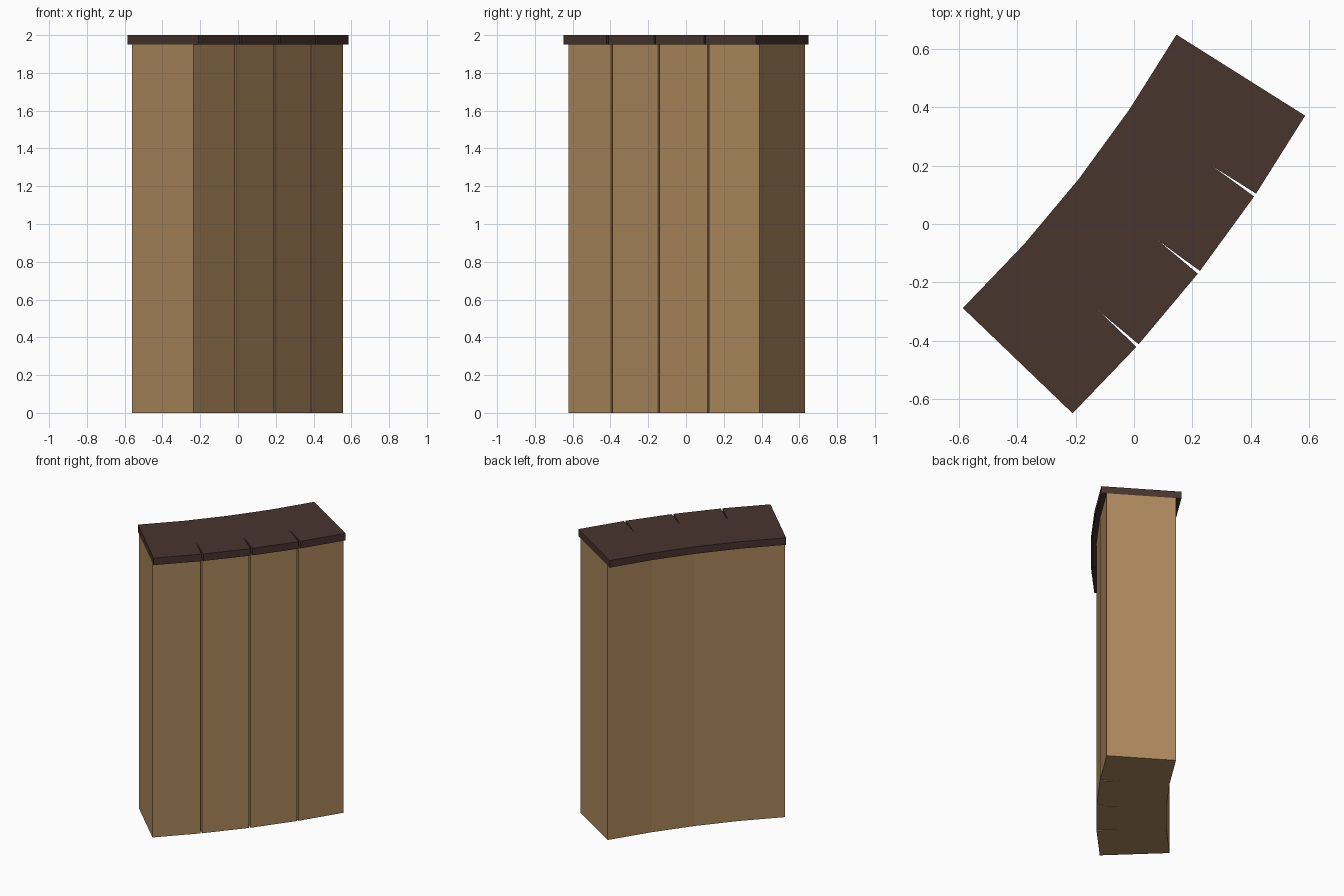
import bpy
import math
from mathutils import Vector, Matrix

if "Cube" in bpy.data.objects:
    bpy.data.objects.remove(bpy.data.objects["Cube"])

SEGMENTS = 4
STEP = math.radians(3.87)      # turn between neighbouring segments
MID = math.radians(52)         # heading of the whole wall
RADIUS = 4.577                 # arc radius along the wall centreline
LENGTH = 0.315                 # length of each segment
WALL_T, CAP_T = 0.45, 0.52     # wall and cap thickness
WALL_H, TOP = 1.95, 2.0


def material(name, rgb):
    m = bpy.data.materials.new(name)
    m.diffuse_color = (*rgb, 1)
    m.use_nodes = True
    m.node_tree.nodes["Principled BSDF"].inputs["Base Color"].default_value = m.diffuse_color
    return m


def block(name, centre, angle, thickness, z0, z1, mat):
    bpy.ops.mesh.primitive_cube_add(size=1)
    ob = bpy.context.object
    ob.name = name
    ob.data.transform(Matrix.Diagonal((LENGTH, thickness, z1 - z0, 1)))
    ob.location = (centre.x, centre.y, (z0 + z1) / 2)
    ob.rotation_euler.z = angle
    ob.data.materials.append(mat)


wood = material("wall_tan", (0.42, 0.25, 0.11))
dark = material("cap_brown", (0.065, 0.035, 0.027))

# Segment centres along the arc
places = []
for i in range(SEGMENTS):
    a = MID + (i - (SEGMENTS - 1) / 2) * STEP
    places.append((Vector((math.sin(a), -math.cos(a))) * RADIUS, a))

# Centre the footprint of the caps on the origin
corners = []
for c, a in places:
    t = Vector((math.cos(a), math.sin(a))) * LENGTH / 2
    n = Vector((math.sin(a), -math.cos(a))) * CAP_T / 2
    corners += [c + t + n, c + t - n, c - t + n, c - t - n]
xs = [p.x for p in corners]
ys = [p.y for p in corners]
middle = Vector((min(xs) + max(xs), min(ys) + max(ys))) / 2

# Wall segments, each with its overhanging cap
for i, (c, a) in enumerate(places, 1):
    block(f"wall_segment_{i}", c - middle, a, WALL_T, 0, WALL_H, wood)
    block(f"wall_cap_{i}", c - middle, a, CAP_T, WALL_H, TOP, dark)
